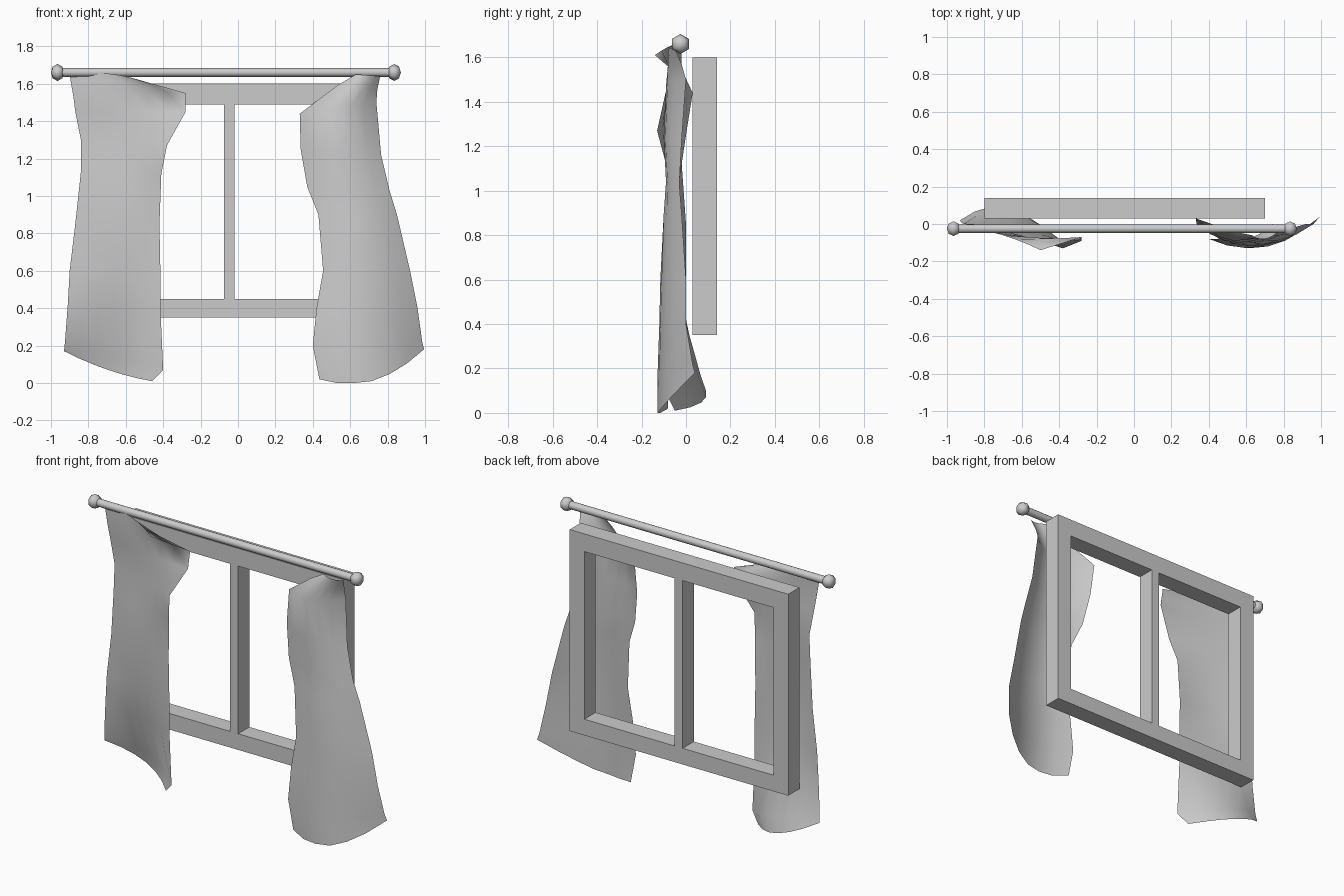
import bpy
import bmesh
import math
from mathutils import Matrix, Vector

default_cube = bpy.data.objects.get("Cube")
if default_cube:
    bpy.data.objects.remove(default_cube, do_unlink=True)

# One plain grey for everything
grey = bpy.data.materials.new("plain_grey")
grey.use_nodes = True
grey.diffuse_color = (0.6, 0.6, 0.6, 1)
grey.node_tree.nodes["Principled BSDF"].inputs["Base Color"].default_value = grey.diffuse_color


def finish(bm, name, smooth_angle=None):
    """Turn a bmesh into a named grey object."""
    mesh = bpy.data.meshes.new(name)
    bm.to_mesh(mesh)
    bm.free()
    mesh.materials.append(grey)
    obj = bpy.data.objects.new(name, mesh)
    bpy.context.collection.objects.link(obj)
    if smooth_angle:
        bpy.ops.object.select_all(action="DESELECT")
        obj.select_set(True)
        bpy.context.view_layer.objects.active = obj
        bpy.ops.object.shade_smooth_by_angle(angle=math.radians(smooth_angle))
    return obj


# Window frame: a flat lattice with two openings, extruded to depth
def window_frame(xs, zs, front, back):
    bm = bmesh.new()
    grid = [[bm.verts.new((x, front, z)) for x in xs] for z in zs]
    for row in range(len(zs) - 1):
        for col in range(len(xs) - 1):
            is_opening = row == 1 and col % 2 == 1
            if not is_opening:
                bm.faces.new((grid[row][col], grid[row][col + 1],
                              grid[row + 1][col + 1], grid[row + 1][col]))
    extruded = bmesh.ops.extrude_face_region(bm, geom=bm.faces[:], use_keep_orig=True)
    moved = [item for item in extruded["geom"] if isinstance(item, bmesh.types.BMVert)]
    bmesh.ops.translate(bm, verts=moved, vec=(0, back - front, 0))
    bmesh.ops.recalc_face_normals(bm, faces=bm.faces[:])
    return finish(bm, "window_frame")


window_frame((-0.8, -0.7, -0.075, -0.02, 0.6, 0.7), (0.35, 0.45, 1.49, 1.6), 0.03, 0.14)

# Curtain rod with a faceted knob at each end
ROD_Y, ROD_Z = -0.025, 1.66
LEFT_END, RIGHT_END = -0.965, 0.835
along_x = Matrix.Rotation(math.pi / 2, 4, "Y")

bm = bmesh.new()
middle = Vector(((LEFT_END + RIGHT_END) / 2, ROD_Y, ROD_Z))
bmesh.ops.create_cone(bm, cap_ends=True, segments=12, radius1=0.023, radius2=0.023,
                      depth=RIGHT_END - LEFT_END,
                      matrix=Matrix.Translation(middle) @ along_x)
finish(bm, "curtain_rod", 40)

for name, x in (("right_knob", LEFT_END), ("left_knob", RIGHT_END)):
    bm = bmesh.new()
    place = (Matrix.Translation((x, ROD_Y, ROD_Z)) @ along_x
             @ Matrix.Rotation(math.pi / 6, 4, "Z") @ Matrix.Diagonal((1, 1, 0.8, 1)))
    bmesh.ops.create_uvsphere(bm, u_segments=6, v_segments=4, radius=0.045, matrix=place)
    finish(bm, name, 65)


# Curtains: each row bends through a start, a middle and an end point
def curtain(name, rows, columns=6):
    bm = bmesh.new()
    grid = []
    for start, (mid_y, mid_z), end in rows:
        a, c = Vector(start), Vector(end)
        b = Vector(((a.x + c.x) / 2, mid_y, mid_z))
        line = []
        for i in range(columns + 1):
            t = i / columns
            p = a * (2 * t - 1) * (t - 1) + b * 4 * t * (1 - t) + c * t * (2 * t - 1)
            p.z = max(p.z, 0)
            line.append(bm.verts.new(p))
        grid.append(line)
    for upper, lower in zip(grid, grid[1:]):
        for i in range(columns):
            bm.faces.new((upper[i], lower[i], lower[i + 1], upper[i + 1]))
    return finish(bm, name, 80)


curtain("right_curtain", [
    ((-0.9, -0.02, 1.645), (-0.06, 1.655), (-0.5, -0.14, 1.61)),
    ((-0.88, -0.02, 1.53), (-0.07, 1.56), (-0.28, -0.07, 1.55)),
    ((-0.87, -0.01, 1.45), (-0.07, 1.45), (-0.28, -0.09, 1.45)),
    ((-0.84, -0.01, 1.3), (-0.06, 1.28), (-0.38, -0.13, 1.27)),
    ((-0.84, -0.02, 1.13), (-0.07, 1.12), (-0.41, -0.09, 1.12)),
    ((-0.87, 0, 0.85), (-0.07, 0.85), (-0.42, -0.08, 0.85)),
    ((-0.9, 0, 0.6), (-0.05, 0.6), (-0.415, -0.08, 0.6)),
    ((-0.91, 0, 0.42), (-0.02, 0.4), (-0.415, -0.08, 0.4)),
    ((-0.925, 0.01, 0.22), (0.06, 0.15), (-0.4, -0.08, 0.07)),
    ((-0.93, 0.02, 0.17), (0.09, 0.07), (-0.46, -0.05, 0.01)),
])

curtain("left_curtain", [
    ((0.63, -0.06, 1.65), (-0.08, 1.645), (0.76, -0.05, 1.64)),
    ((0.53, -0.04, 1.59), (-0.08, 1.58), (0.745, -0.02, 1.57)),
    ((0.33, 0.03, 1.44), (-0.09, 1.47), (0.74, 0, 1.5)),
    ((0.335, 0, 1.25), (-0.1, 1.24), (0.765, -0.02, 1.22)),
    ((0.37, -0.03, 1.05), (-0.09, 1.04), (0.81, -0.03, 1.03)),
    ((0.43, -0.06, 0.9), (-0.1, 0.9), (0.85, -0.02, 0.9)),
    ((0.455, -0.08, 0.6), (-0.11, 0.6), (0.92, 0, 0.6)),
    ((0.42, -0.08, 0.4), (-0.115, 0.4), (0.96, 0, 0.4)),
    ((0.4, -0.08, 0.2), (-0.12, 0.18), (0.985, 0.03, 0.22)),
    ((0.435, -0.08, 0.02), (-0.12, 0.01), (0.995, 0.04, 0.18)),
])
